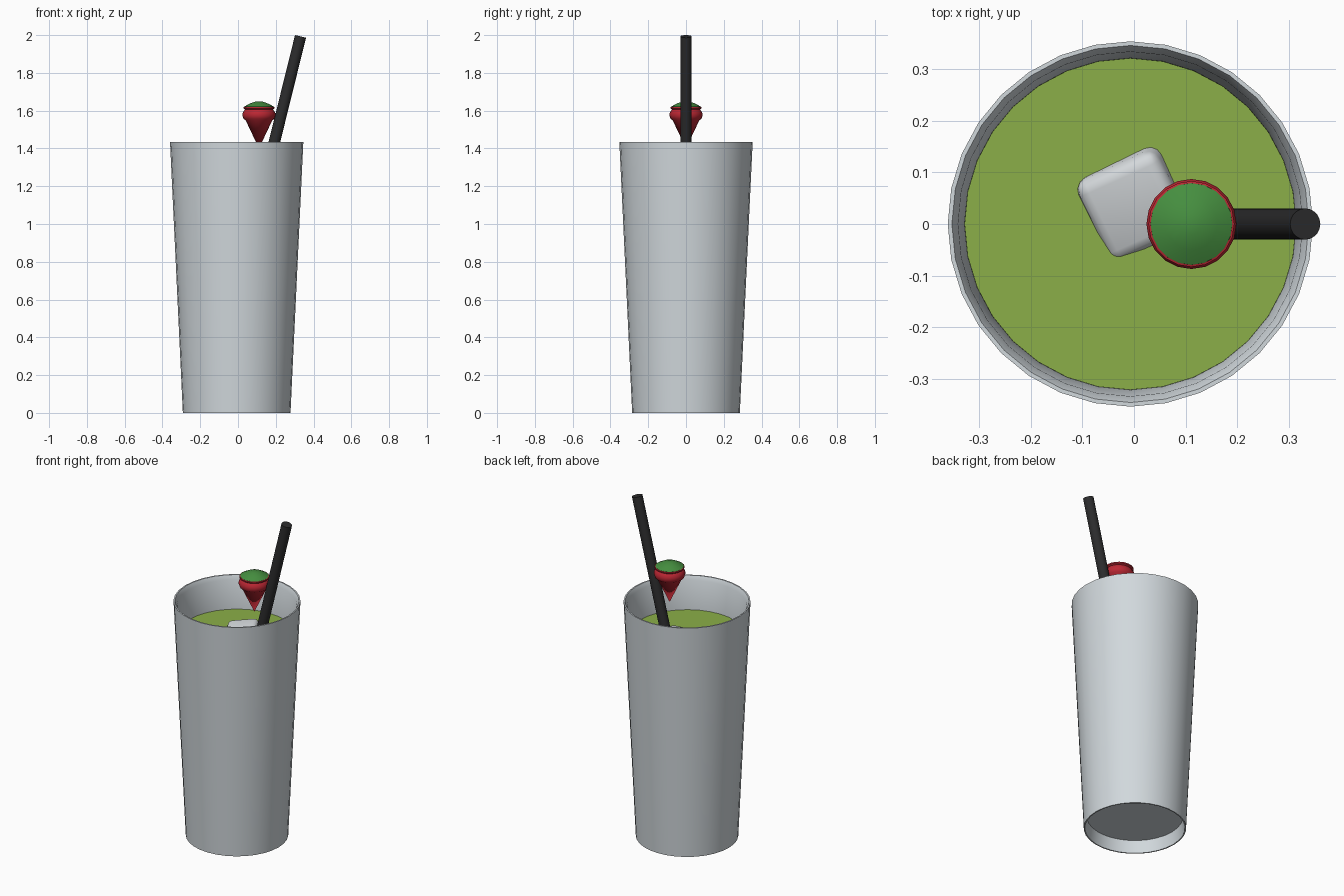
import bpy, bmesh, math
from mathutils import Vector, Matrix

if "Cube" in bpy.data.objects:
    bpy.data.objects.remove(bpy.data.objects["Cube"])


def material(name, rgb):
    m = bpy.data.materials.new(name)
    m.diffuse_color = (*rgb, 1)
    m.use_nodes = True
    m.node_tree.nodes["Principled BSDF"].inputs["Base Color"].default_value = m.diffuse_color
    return m


GLASS = material("pale grey glass", (0.64, 0.69, 0.72))
ICE = material("ice white", (0.66, 0.69, 0.71))
DRINK = material("lime green drink", (0.26, 0.43, 0.065))
RED = material("berry red", (0.5, 0.02, 0.033))
LEAF = material("leaf green", (0.06, 0.27, 0.05))
BLACK = material("straw black", (0.025, 0.025, 0.026))


def finish(bm, name, mat, angle=35):
    bmesh.ops.recalc_face_normals(bm, faces=bm.faces)
    me = bpy.data.meshes.new(name)
    bm.to_mesh(me)
    bm.free()
    me.materials.append(mat)
    ob = bpy.data.objects.new(name, me)
    bpy.context.collection.objects.link(ob)
    bpy.ops.object.select_all(action='DESELECT')
    ob.select_set(True)
    bpy.context.view_layer.objects.active = ob
    bpy.ops.object.shade_smooth_by_angle(angle=math.radians(angle))
    return ob


def lathe(name, profile, mat, sides, cx, angle=35):
    """Revolve (radius, height) points around a vertical axis at x = cx."""
    bm = bmesh.new()
    vs = [bm.verts.new((r, 0, z)) for r, z in profile]
    es = [bm.edges.new(p) for p in zip(vs, vs[1:])]
    bmesh.ops.spin(bm, geom=vs + es, cent=(0, 0, 0), axis=(0, 0, 1),
                   angle=2 * math.pi, steps=sides, use_merge=True)
    bmesh.ops.remove_doubles(bm, verts=bm.verts, dist=1e-5)
    bmesh.ops.translate(bm, verts=bm.verts, vec=(cx, 0, 0))
    return finish(bm, name, mat, angle)


CX = -0.007

# tall tapered glass with a thin rim and a recessed foot
lathe("glass", [(0, 0.075), (0.268, 0.075), (0.278, 0.0), (0.285, 0.0),
                (0.353, 1.435), (0.345, 1.435), (0.333, 1.41),
                (0.321, 1.235), (0.272, 0.11), (0, 0.11)], GLASS, 32, CX)

# drink filling the glass
lathe("drink", [(0, 0.115), (0.27, 0.115), (0.3205, 1.235), (0, 1.235)],
      DRINK, 32, CX)

# red cone garnish with a bead and lip
lathe("garnish_cone", [(0, 1.40), (0.07, 1.548), (0.082, 1.557), (0.087, 1.572),
                       (0.087, 1.586), (0.08, 1.6), (0.074, 1.606),
                       (0.083, 1.612), (0.083, 1.619), (0.077, 1.621),
                       (0.074, 1.61), (0, 1.61)], RED, 20, 0.111)

# green domed cap of the garnish
lathe("garnish_cap", [(0, 1.612), (0.08, 1.612), (0.079, 1.621), (0.05, 1.637),
                      (0.02, 1.648), (0, 1.649)], LEAF, 20, 0.111)

# leaning straw
top, low = Vector((0.331, 0, 1.993)), Vector((-0.13, 0, 0.13))
axis = top - low
bm = bmesh.new()
bmesh.ops.create_cone(bm, cap_ends=True, segments=20, radius1=0.03, radius2=0.03,
                      depth=axis.length,
                      matrix=Matrix.Translation((top + low) / 2)
                      @ axis.to_track_quat('Z', 'Y').to_matrix().to_4x4())
finish(bm, "straw", BLACK)

# tilted ice cube with rounded edges, breaking the surface
bm = bmesh.new()
bmesh.ops.create_cube(bm, size=0.175)
bmesh.ops.bevel(bm, geom=bm.edges[:], offset=0.025, segments=3, profile=0.5,
                affect='EDGES')
rot = (Matrix.Rotation(math.radians(26), 4, 'Z')
       @ Matrix.Rotation(math.radians(10), 4, 'X')
       @ Matrix.Rotation(math.radians(-10), 4, 'Y'))
bmesh.ops.transform(bm, verts=bm.verts,
                    matrix=Matrix.Translation((0.004, 0.05, 1.18)) @ rot)
finish(bm, "ice_cube", ICE)
